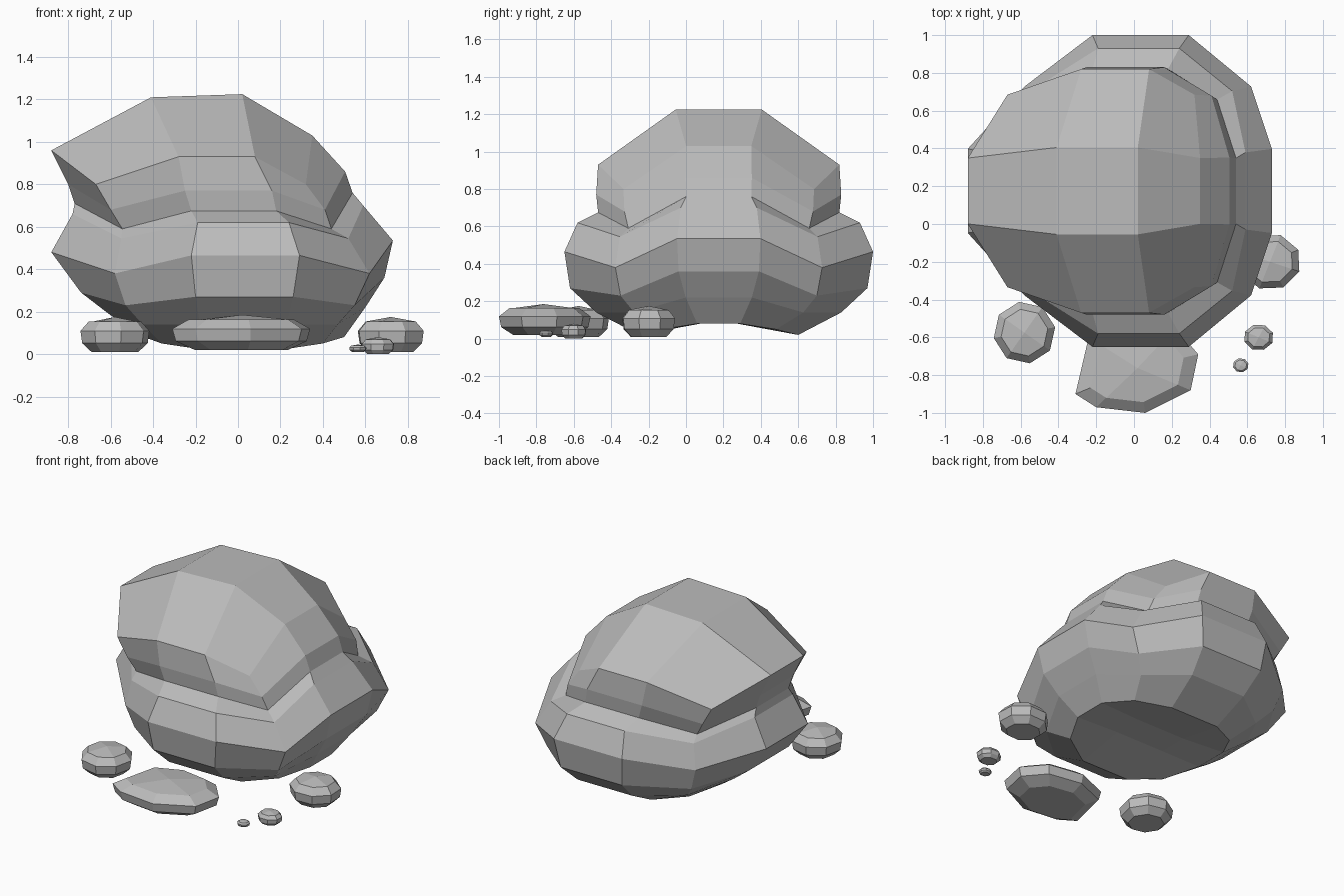
import bpy
import bmesh
from math import cos, sin, tau, radians
from mathutils import Vector

cube = bpy.data.objects.get("Cube")
if cube:
    bpy.data.objects.remove(cube, do_unlink=True)

# Plain grey stone
stone = bpy.data.materials.new("stone_grey")
stone.use_nodes = True
colour = (0.5, 0.5, 0.5, 1)
stone.diffuse_color = colour
stone.node_tree.nodes["Principled BSDF"].inputs["Base Color"].default_value = colour

CENTRE_Y = 0.175


def finish(bm, name):
    """Turn a bmesh into a flat shaded stone object."""
    bmesh.ops.recalc_face_normals(bm, faces=bm.faces)
    mesh = bpy.data.meshes.new(name)
    bm.to_mesh(mesh)
    bm.free()
    mesh.materials.append(stone)
    obj = bpy.data.objects.new(name, mesh)
    bpy.context.collection.objects.link(obj)
    return obj


def bridge(bm, lower, upper):
    """Join two rings of equal length with quads."""
    for i in range(len(lower)):
        j = (i + 1) % len(lower)
        bm.faces.new((lower[i], lower[j], upper[j], upper[i]))


def boulder_ring(bm, depth, front, corner, left, right, xs, corner_y=0.72):
    """Twelve points: half a ring from six x values, mirrored front to back.
    depth is the half size in y; the other numbers are heights."""
    ys = [0.27, corner_y, 1, 1, corner_y, 0.27]
    zs = [left, corner, front, front, corner, right]
    half = [(x, -y * depth, z) for x, y, z in zip(xs, ys, zs)]
    back = [(x, -y, z) for x, y, z in reversed(half)]
    return [bm.verts.new((x, y + CENTRE_Y, z)) for x, y, z in half + back]


def grid_cap(bm, ring, depth, left, right):
    """Close a twelve point ring with a three by three grid of quads."""
    spots = [(left, -depth), (right, -depth), (right, depth), (left, depth)]
    inner = [bm.verts.new((p[0], y + CENTRE_Y, p[1])) for p, y in spots]
    bm.faces.new(inner)
    for k in range(4):
        start = 3 * k
        pts = [ring[(start + n) % 12] for n in range(4)]
        bm.faces.new((pts[0], pts[1], pts[2], inner[k]))
        bm.faces.new((pts[2], pts[3], inner[(k + 1) % 4], inner[k]))


# Boulder, stacked from the ground up
bm = bmesh.new()
rings = [
    boulder_ring(bm, depth=0.425, front=0.02, corner=0.05, left=0.09, right=0.08,
                 xs=[-0.47, -0.36, -0.16, 0.2, 0.4, 0.5]),
    boulder_ring(bm, depth=0.655, front=0.14, corner=0.14, left=0.19, right=0.22,
                 xs=[-0.61, -0.45, -0.18, 0.23, 0.47, 0.6], corner_y=0.69),
    boulder_ring(bm, depth=0.795, front=0.27, corner=0.23, left=0.29, right=0.36,
                 xs=[-0.74, -0.53, -0.2, 0.26, 0.55, 0.69], corner_y=0.66),
    # widest belt
    boulder_ring(bm, depth=0.825, front=0.465, corner=0.38, left=0.48, right=0.535,
                 xs=[-0.88, -0.58, -0.22, 0.29, 0.62, 0.73], corner_y=0.67),
    # ledge and the groove above it
    boulder_ring(bm, depth=0.755, front=0.62, corner=0.545, left=0.66, right=0.7,
                 xs=[-0.78, -0.55, -0.19, 0.24, 0.52, 0.59], corner_y=0.7),
    boulder_ring(bm, depth=0.645, front=0.675, corner=0.59, left=0.71, right=0.76,
                 xs=[-0.77, -0.545, -0.22, 0.18, 0.44, 0.54], corner_y=0.75),
    # overhanging crown
    boulder_ring(bm, depth=0.655, front=0.77, corner=0.68, left=0.8, right=0.86,
                 xs=[-0.8, -0.6, -0.25, 0.16, 0.41, 0.505], corner_y=0.77),
    boulder_ring(bm, depth=0.645, front=0.93, corner=0.8, left=0.96, right=1.03,
                 xs=[-0.88, -0.67, -0.28, 0.08, 0.32, 0.35], corner_y=0.79),
]
for lower, upper in zip(rings, rings[1:]):
    bridge(bm, lower, upper)
grid_cap(bm, rings[0], 0.1, left=(-0.16, 0.08), right=(0.2, 0.08))
grid_cap(bm, rings[-1], 0.23, left=(-0.41, 1.21), right=(0.02, 1.225))
finish(bm, "boulder")


def loose_stone(name, outline, bottom, top):
    """Low stone from an eight point outline: flat base, belt, domed quad cap."""
    bm = bmesh.new()
    pts = [Vector(p) for p in outline]
    mid = sum(pts, Vector((0, 0))) / len(pts)
    rings = []
    for scale, level in ((0.68, 0), (0.95, 0.25), (1, 0.6), (0.76, 0.87)):
        z = bottom + (top - bottom) * level
        rings.append([bm.verts.new((*(mid + (p - mid) * scale), z)) for p in pts])
    for lower, upper in zip(rings, rings[1:]):
        bridge(bm, lower, upper)
    bm.faces.new(rings[0])
    peak = bm.verts.new((*mid, top))
    cap = rings[-1]
    for i in range(0, 8, 2):
        bm.faces.new((cap[i - 1], cap[i], cap[(i + 1) % 8], peak))
    return finish(bm, name)


def round_outline(x, y, rx, ry, turn):
    """Eight points around an ellipse, turned by an angle in degrees."""
    angles = [tau * i / 8 + radians(turn) for i in range(8)]
    return [(x + rx * cos(a), y + ry * sin(a)) for a in angles]


# Slab in front
loose_stone("front_slab",
            [(-0.31, -0.9), (-0.2, -0.97), (0.06, -1), (0.3, -0.88),
             (0.34, -0.69), (0.22, -0.55), (-0.02, -0.51), (-0.24, -0.6)],
            bottom=0.02, top=0.185)

# Loose pebbles
loose_stone("right_pebble", round_outline(-0.58, -0.575, 0.165, 0.165, 10), 0.01, 0.175)
loose_stone("left_pebble", round_outline(0.72, -0.2, 0.165, 0.15, 25), 0.01, 0.175)
loose_stone("small_pebble", round_outline(0.66, -0.6, 0.08, 0.07, 20), 0, 0.08)
loose_stone("tiny_pebble", round_outline(0.565, -0.748, 0.042, 0.038, 15), 0.01, 0.045)
